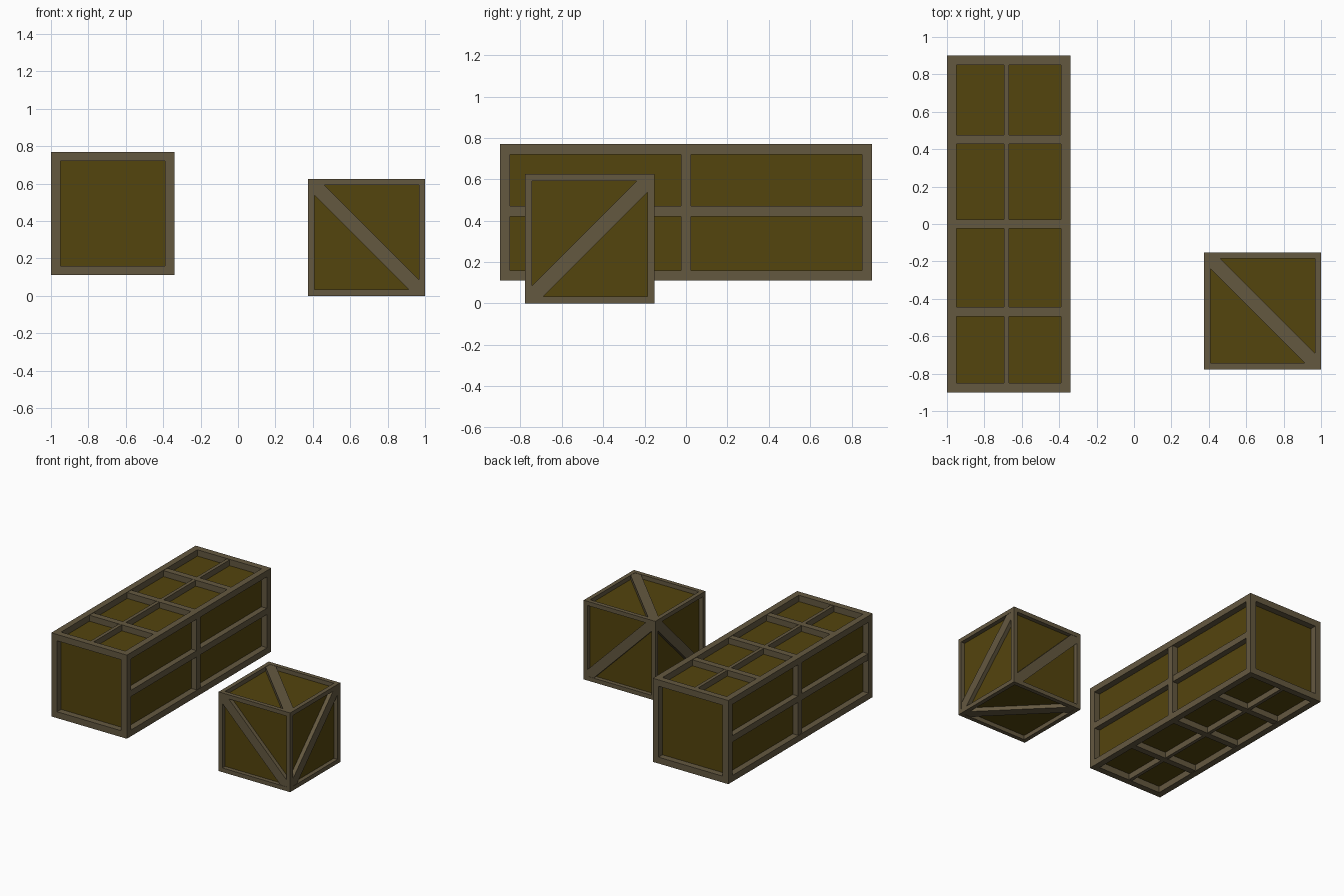
import bpy, bmesh
from mathutils import Vector

if "Cube" in bpy.data.objects:
    bpy.data.objects.remove(bpy.data.objects["Cube"])


def material(name, rgb):
    m = bpy.data.materials.new(name)
    m.diffuse_color = (*rgb, 1)
    m.use_nodes = True
    m.node_tree.nodes["Principled BSDF"].inputs["Base Color"].default_value = m.diffuse_color
    return m


WOOD = material("panel_wood", (0.088, 0.058, 0.004))
BEAM = material("beam_wood", (0.127, 0.098, 0.051))


def finish(name, bm, mat):
    bmesh.ops.recalc_face_normals(bm, faces=bm.faces)
    me = bpy.data.meshes.new(name)
    bm.to_mesh(me)
    bm.free()
    me.materials.append(mat)
    ob = bpy.data.objects.new(name, me)
    bpy.context.collection.objects.link(ob)


def add_box(bm, lo, hi):
    lo, hi = Vector(lo), Vector(hi)
    verts = bmesh.ops.create_cube(bm, size=1)["verts"]
    for v in verts:
        v.co = (lo + hi) / 2 + v.co * (hi - lo)


def crate(name, lo, hi, t):
    # recessed panels: one inner box
    bm = bmesh.new()
    add_box(bm, [a + t for a in lo], [b - t for b in hi])
    finish(name + "_panels", bm, WOOD)
    # beams along the twelve edges; posts full height, rails between them
    bm = bmesh.new()
    for axis in range(3):
        u, v = [k for k in range(3) if k != axis]
        inset = 0 if axis == 2 else t
        for su in (0, 1):
            for sv in (0, 1):
                a, b = list(lo), list(hi)
                a[axis] += inset
                b[axis] -= inset
                for k, s in ((u, su), (v, sv)):
                    if s:
                        a[k] = hi[k] - t
                    else:
                        b[k] = lo[k] + t
                add_box(bm, a, b)
    finish(name + "_frame", bm, BEAM)


# Long crate
L0, L1, T = (-1.0, -0.9, 0.11), (-0.34, 0.9, 0.77), 0.05
crate("long_crate", L0, L1, T)
yi = 0.9 - T
D = 0.004  # slats sit a hair below the frame

# slats on top and bottom
bm = bmesh.new()
for z0, z1 in ((L0[2] + D, L0[2] + T), (L1[2] - T, L1[2] - D)):
    add_box(bm, (-0.695, -yi, z0), (-0.668, yi, z1))
    for y in (-0.47, 0.0, 0.452):
        add_box(bm, (L0[0] + T, y - 0.025, z0 - 0.001), (L1[0] - T, y + 0.025, z1 + 0.001))
finish("long_crate_top_bottom_slats", bm, BEAM)

# slats on the two long sides
bm = bmesh.new()
for x0, x1 in ((L0[0] + D, L0[0] + T), (L1[0] - T, L1[0] - D)):
    add_box(bm, (x0, -yi, 0.42), (x1, yi, 0.47))
    add_box(bm, (x0 - 0.001, -0.025, L0[2] + T), (x1 + 0.001, 0.025, L1[2] - T))
finish("long_crate_side_slats", bm, BEAM)

# Small crate
S, t = 0.625, 0.033
C = Vector((0.6875, -0.465, S / 2))
crate("small_crate", [c - S / 2 for c in C], [c + S / 2 for c in C], t)

# diagonal braces, clipped to the inner corners of each face
h = S / 2 - t
c = 0.053
brace = [(-h, -h), (-h + c, -h), (h, h - c), (h, h), (h - c, h), (-h, -h + c)]
bm = bmesh.new()
# (normal axis, u axis, v axis, diagonal direction)
for n, u, v, d in ((0, 1, 2, 1), (1, 0, 2, -1), (2, 0, 1, -1)):
    for side in (-1, 1):
        rings = []
        for depth in (S / 2 - t, S / 2 - 0.002):
            ring = []
            for p, q in brace:
                co = C.copy()
                co[n] += side * depth
                co[u] += p * d
                co[v] += q
                ring.append(bm.verts.new(co))
            rings.append(ring)
            bm.faces.new(ring)
        for i in range(6):
            j = (i + 1) % 6
            bm.faces.new((rings[0][i], rings[0][j], rings[1][j], rings[1][i]))
finish("small_crate_diagonal_braces", bm, BEAM)
